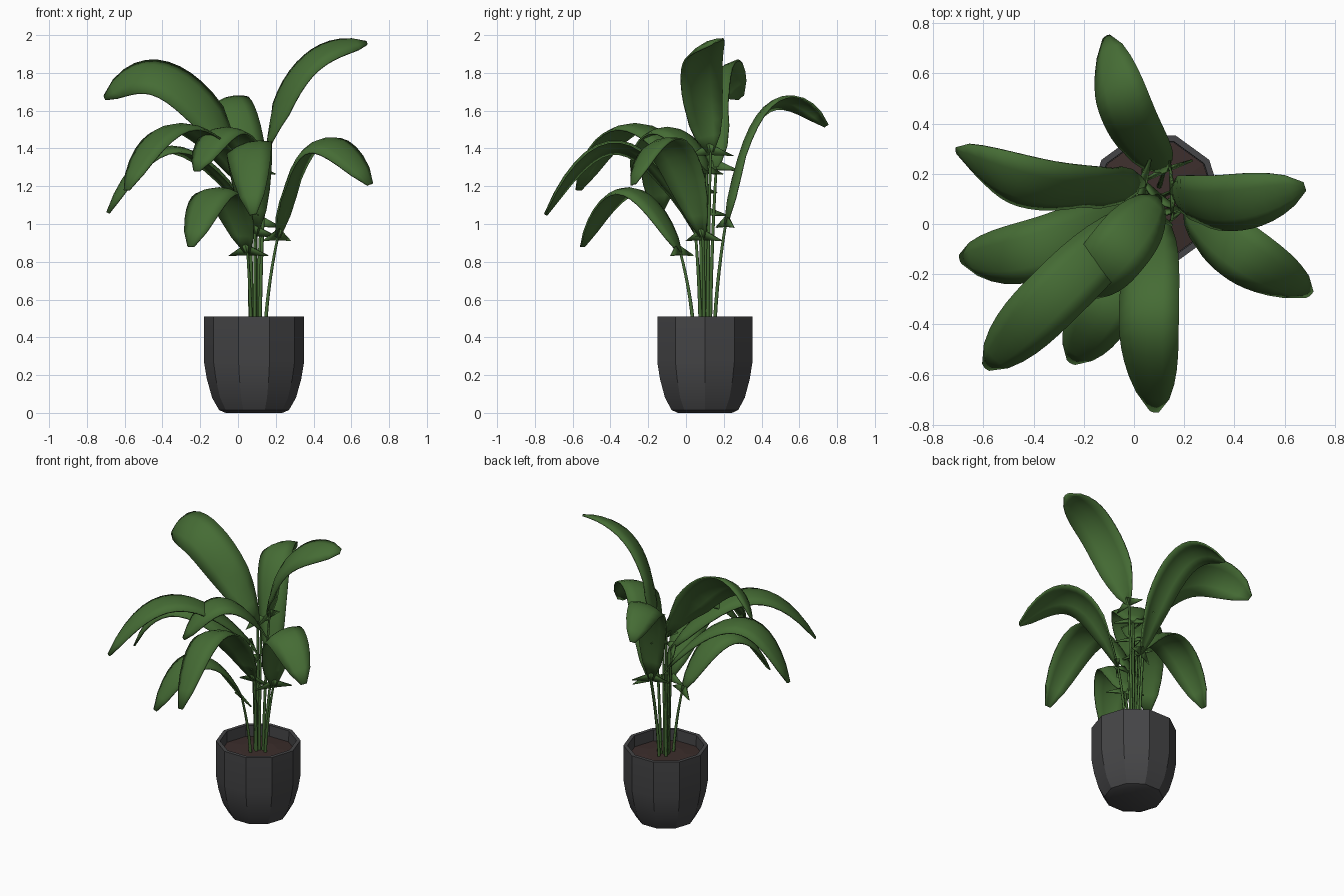
import bpy, bmesh, math
from mathutils import Vector

if "Cube" in bpy.data.objects:
    bpy.data.objects.remove(bpy.data.objects["Cube"])

CX, CY = 0.085, 0.1          # pot centre


def material(name, col):
    m = bpy.data.materials.new(name)
    m.diffuse_color = (*col, 1)
    m.use_nodes = True
    m.node_tree.nodes["Principled BSDF"].inputs["Base Color"].default_value = m.diffuse_color
    return m


GREEN = material("leaf_green", (0.06, 0.15, 0.035))
DARK = material("pot_charcoal", (0.06, 0.06, 0.063))
BROWN = material("soil_brown", (0.045, 0.027, 0.025))


def make(name, bm, mat, angle=None):
    me = bpy.data.meshes.new(name)
    bm.to_mesh(me)
    bm.free()
    ob = bpy.data.objects.new(name, me)
    bpy.context.collection.objects.link(ob)
    me.materials.append(mat)
    if angle:
        bpy.context.view_layer.objects.active = ob
        ob.select_set(True)
        bpy.ops.object.shade_smooth_by_angle(angle=math.radians(angle))
        ob.select_set(False)
    return ob


def loft(bm, rings):
    """Join closed rings of points with quads; returns the vertex rings."""
    vs = [[bm.verts.new(p) for p in ring] for ring in rings]
    n = len(vs[0])
    for a, b in zip(vs, vs[1:]):
        for k in range(n):
            j = (k + 1) % n
            bm.faces.new((a[k], a[j], b[j], b[k]))
    return vs


def circle(c, r, sides):
    return [Vector(c) + Vector((r * math.cos(k * math.tau / sides), r * math.sin(k * math.tau / sides), 0))
            for k in range(sides)]


def lathe(name, profile, mat, angle=None):
    """Ten-sided turned shape, capped at both ends."""
    bm = bmesh.new()
    vs = loft(bm, [circle((CX, CY, z), r, 10) for r, z in profile])
    bm.faces.new(vs[0][::-1])
    bm.faces.new(vs[-1])
    return make(name, bm, mat, angle)


def arch(p0, mid, p2, n):
    """Parabola from p0 to p2 passing through mid."""
    ctl = 2 * mid - (p0 + p2) / 2
    return [p0 * (1 - t) ** 2 + ctl * 2 * t * (1 - t) + p2 * t * t for t in (i / n for i in range(n + 1))]


def leaf(name, path, roll, scale):
    """Broad drooping blade with a pinched tip, and two barbs at its base."""
    n = len(path) - 1
    heading = path[-1] - path[0]
    flat = Vector((heading.y, -heading.x, 0)).normalized()
    bm = bmesh.new()
    rows = []
    for i, c in enumerate(path):
        t = (path[min(i + 1, n)] - path[max(i - 1, 0)]).normalized()
        side = (flat - t * flat.dot(t)).normalized()
        r = math.radians(roll) * min(1, i / 3)
        s = side * math.cos(r) + side.cross(t) * math.sin(r)
        nrm = s.cross(t)
        w = scale * (0.018 + 0.104 * (1 - abs(2 * i / n - 1) ** 3) ** 0.75)
        rows.append([bm.verts.new(c + s * w * k - nrm * w * 0.25 * (k * k - 0.33))
                     for k in (-1, -0.5, 0, 0.5, 1)])
    for a, b in zip(rows, rows[1:]):
        for k in range(4):
            bm.faces.new((a[k], a[k + 1], b[k + 1], b[k]))
    base, t = path[0], (path[1] - path[0]).normalized()
    for sg in (-1, 1):
        v = [bm.verts.new(q) for q in (base - t * 0.015, base + flat * sg * 0.12 - t * 0.02,
                                       base + t * 0.05)]
        bm.faces.new(v[::sg])
    ob = make(name, bm, GREEN, 60)
    mod = ob.modifiers.new("thickness", 'SOLIDIFY')
    mod.thickness = 0.01
    mod.offset = 0


def stem(name, top):
    """Thin five-sided stalk from the soil to the blade base."""
    foot = Vector((CX + (top.x - CX) * 0.45, CY + (top.y - CY) * 0.45, 0.42))
    mid = foot.lerp(top, 0.5) + Vector((foot.x - top.x, foot.y - top.y, 0)) * 0.15
    bm = bmesh.new()
    loft(bm, [circle(c, 0.011 - 0.0005 * i, 5) for i, c in enumerate(arch(foot, mid, top, 7))])
    make(name, bm, GREEN, 80)


# pot with rim and hollow, and the soil
lathe("pot", [(0.15, 0), (0.185, 0.015), (0.222, 0.08), (0.25, 0.18), (0.265, 0.27), (0.265, 0.51),
              (0.24, 0.51), (0.238, 0.40)], DARK, 30)
lathe("soil", [(0.237, 0.40), (0.237, 0.435), (0.12, 0.45)], BROWN)


def plant(name, base, mid, tip, roll=0, scale=1.0):
    path = arch(Vector(base), Vector(mid), Vector(tip), 14)
    leaf(name + "_leaf", path, roll, scale)
    stem(name + "_stem", path[0])


# each leaf: blade base, middle and tip, then sideways roll and width
plant("back", (0.12, 0.21, 1.0), (-0.02, 0.42, 1.61), (-0.11, 0.745, 1.52), 18, 0.9)
plant("left_tall", (0.04, 0.16, 1.3), (-0.36, 0.14, 1.765), (-0.705, 0.29, 1.67), 42, 1.1)
plant("right_tall", (0.15, 0.13, 1.38), (0.34, 0.075, 1.83), (0.68, 0.15, 1.96), -25)
plant("right_low", (0.21, 0.09, 0.93), (0.40, -0.1, 1.42), (0.7, -0.28, 1.21), -18)
plant("front", (0.09, 0.05, 0.95), (0.055, -0.35, 1.42), (0.08, -0.745, 1.05), -15)
plant("front_left", (0.06, 0.07, 1.18), (-0.3, -0.27, 1.52), (-0.59, -0.57, 1.18))
plant("left_low", (0.06, 0.1, 1.06), (-0.35, -0.09, 1.4), (-0.69, -0.14, 1.06))
plant("front_low", (0.05, -0.03, 0.85), (-0.1, -0.3, 1.18), (-0.25, -0.55, 0.88))
plant("centre", (0.1, 0.11, 1.28), (-0.06, -0.1, 1.5), (-0.22, -0.28, 1.28))
